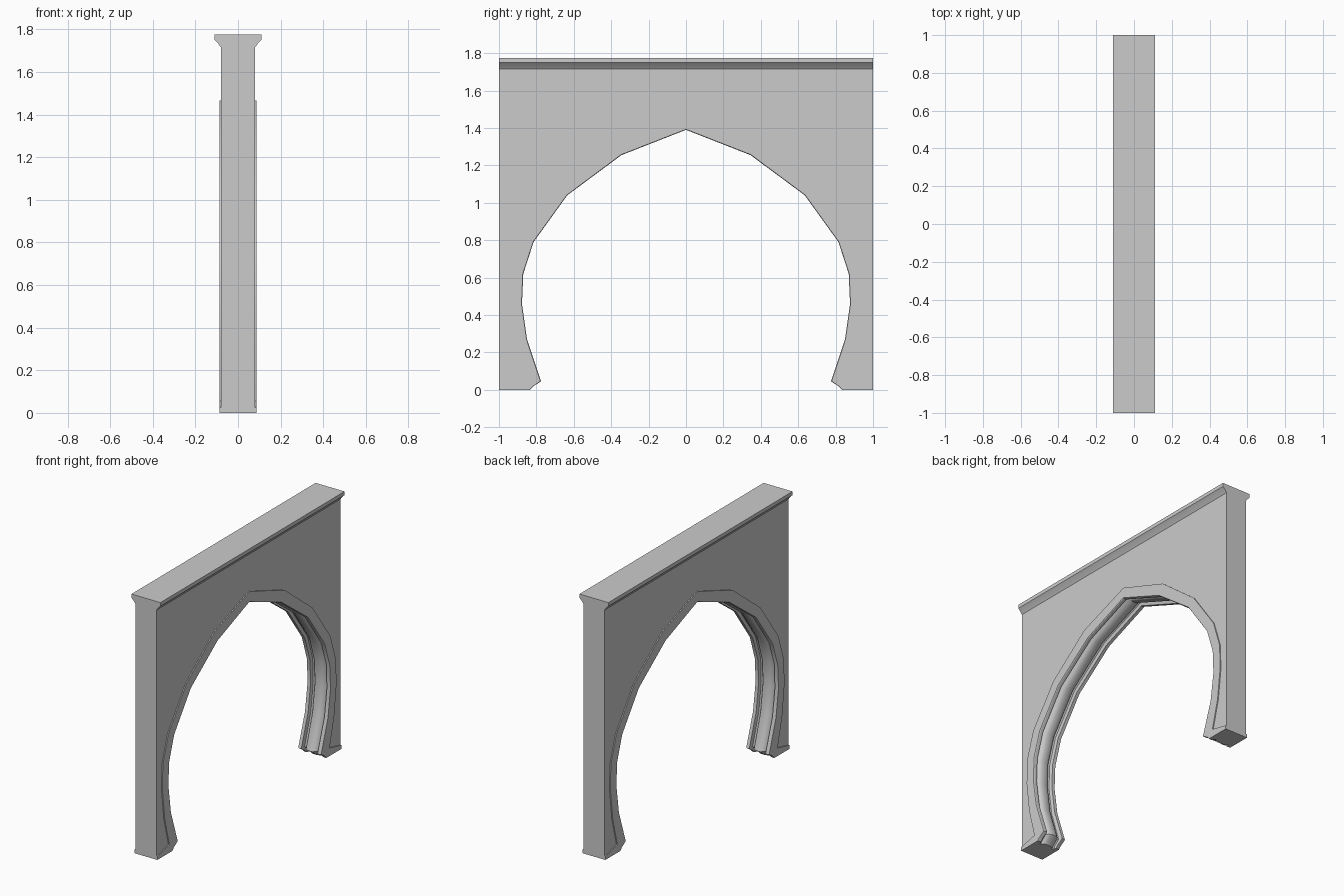
import bpy, bmesh

if "Cube" in bpy.data.objects:
    bpy.data.objects.remove(bpy.data.objects["Cube"])

# Half arch, paired stations from foot to apex: opening edge and outer edge of the band (y, z)
INNER = [(.835, 0), (.815, .02), (.775, .045), (.85, .27), (.877, .46), (.87, .62),
         (.815, .79), (.635, 1.04), (.345, 1.255), (0, 1.39)]
OUTER = [(1, 0), (1, .025), (.87, .055), (.92, .25), (.945, .46), (.94, .635),
         (.88, .82), (.685, 1.09), (.385, 1.325), (0, 1.465)]
# Moulded cross-section, half: (x, fraction of the way from opening edge to outer edge)
SECTION = [(.087, 1), (.087, .04), (.082, 0), (.062, 0), (.056, .3), (.046, .35),
           (.035, .15), (.018, .04)]


def mirrored(pts):
    return pts + [(-a, b) for a, b in reversed(pts) if a != 0]


def stations():
    half = list(zip(INNER, OUTER))
    return half + [((-i[0], i[1]), (-o[0], o[1])) for i, o in reversed(half[:-1])]


def finish(name, bm):
    bmesh.ops.recalc_face_normals(bm, faces=bm.faces)
    mesh = bpy.data.meshes.new(name)
    bm.to_mesh(mesh)
    bm.free()
    ob = bpy.data.objects.new(name, mesh)
    bpy.context.collection.objects.link(ob)
    return ob


def loft(name, rings):
    """Join closed rings of points and cap both ends."""
    bm = bmesh.new()
    rows = [[bm.verts.new(p) for p in ring] for ring in rings]
    n = len(rows[0])
    for a, b in zip(rows, rows[1:]):
        for k in range(n):
            bm.faces.new((a[k], a[(k + 1) % n], b[(k + 1) % n], b[k]))
    bm.faces.new(rows[0])
    bm.faces.new(rows[-1])
    return finish(name, bm)


# Wall: cut edge is hidden within the arch band
cut = [(i[0] + (o[0] - i[0]) * .6, i[1] + (o[1] - i[1]) * .6) for i, o in stations()]
outline = cut + [(-1, 0), (-1, 1.74), (1, 1.74), (1, 0)]
loft("wall", [[(x, y, z) for y, z in outline] for x in (-.08, .08)])

# Arch band with moulded soffit and flared feet
rings = []
for i, o in stations():
    ring = []
    for x, t in mirrored(SECTION):
        if abs(o[0]) > .99 and t < 1:
            t *= .4  # keep the moulding shallow at the feet
        ring.append((x, i[0] + (o[0] - i[0]) * t, i[1] + (o[1] - i[1]) * t))
    rings.append(ring)
band = loft("arch_band", rings)

# Cornice along the top
profile = mirrored([(.08, 1.715), (.092, 1.732), (.11, 1.75), (.11, 1.775)])
cornice = loft("cornice", [[(x, y, z) for x, z in profile] for y in (-1, 1)])

# Soft shading on the moulded parts
for ob in (band, cornice):
    bpy.ops.object.select_all(action='DESELECT')
    ob.select_set(True)
    bpy.context.view_layer.objects.active = ob
    bpy.ops.object.shade_smooth_by_angle(angle=0.5)
